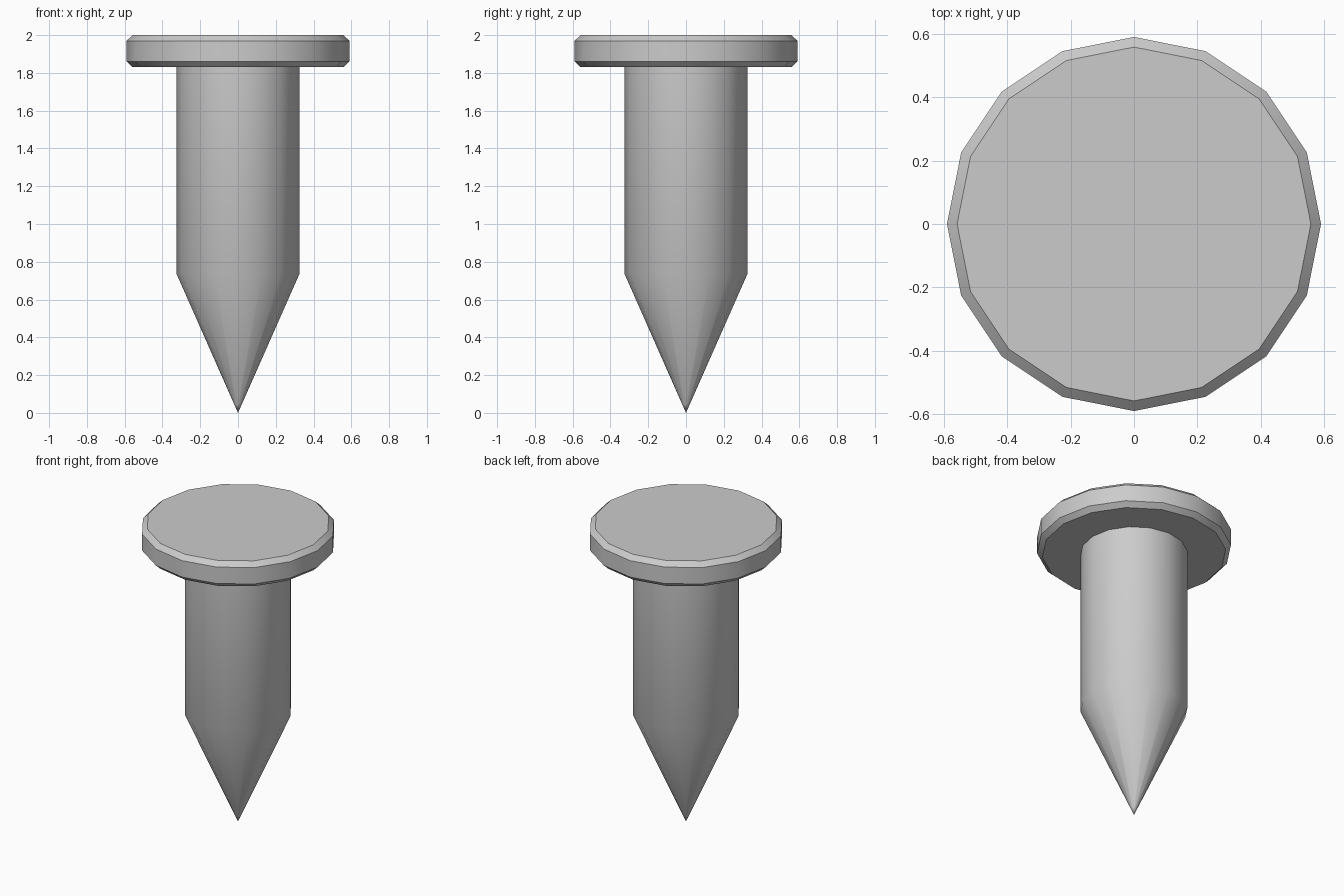
import bpy, bmesh, math

if "Cube" in bpy.data.objects:
    bpy.data.objects.remove(bpy.data.objects["Cube"])

SIDES = 16


def lathe(name, profile):
    """Revolve (radius, z) points round the z axis; radius 0 makes a pole."""
    bm = bmesh.new()
    rings = []
    for r, z in profile:
        if r == 0:
            rings.append([bm.verts.new((0, 0, z))] * SIDES)
        else:
            rings.append([bm.verts.new((r * math.cos(math.tau * i / SIDES),
                                        r * math.sin(math.tau * i / SIDES), z))
                          for i in range(SIDES)])
    for low, high in zip(rings, rings[1:]):
        for i in range(SIDES):
            j = (i + 1) % SIDES
            corners = dict.fromkeys((low[i], low[j], high[j], high[i]))
            bm.faces.new(list(corners))
    mesh = bpy.data.meshes.new(name)
    bm.to_mesh(mesh)
    bm.free()
    obj = bpy.data.objects.new(name, mesh)
    bpy.context.collection.objects.link(obj)
    bpy.ops.object.select_all(action='DESELECT')
    obj.select_set(True)
    bpy.context.view_layer.objects.active = obj
    bpy.ops.object.shade_smooth_by_angle(angle=math.radians(30))
    return obj


# Pointed shaft, open at the top where it meets the head
lathe("nail_shaft", [(0, 0), (0.02, 0.045), (0.325, 0.735), (0.325, 1.83)])

# Flat head with chamfered rims
lathe("nail_head", [(0.325, 1.83), (0.558, 1.83), (0.59, 1.86),
                    (0.59, 1.97), (0.558, 2.0), (0, 2.0)])
